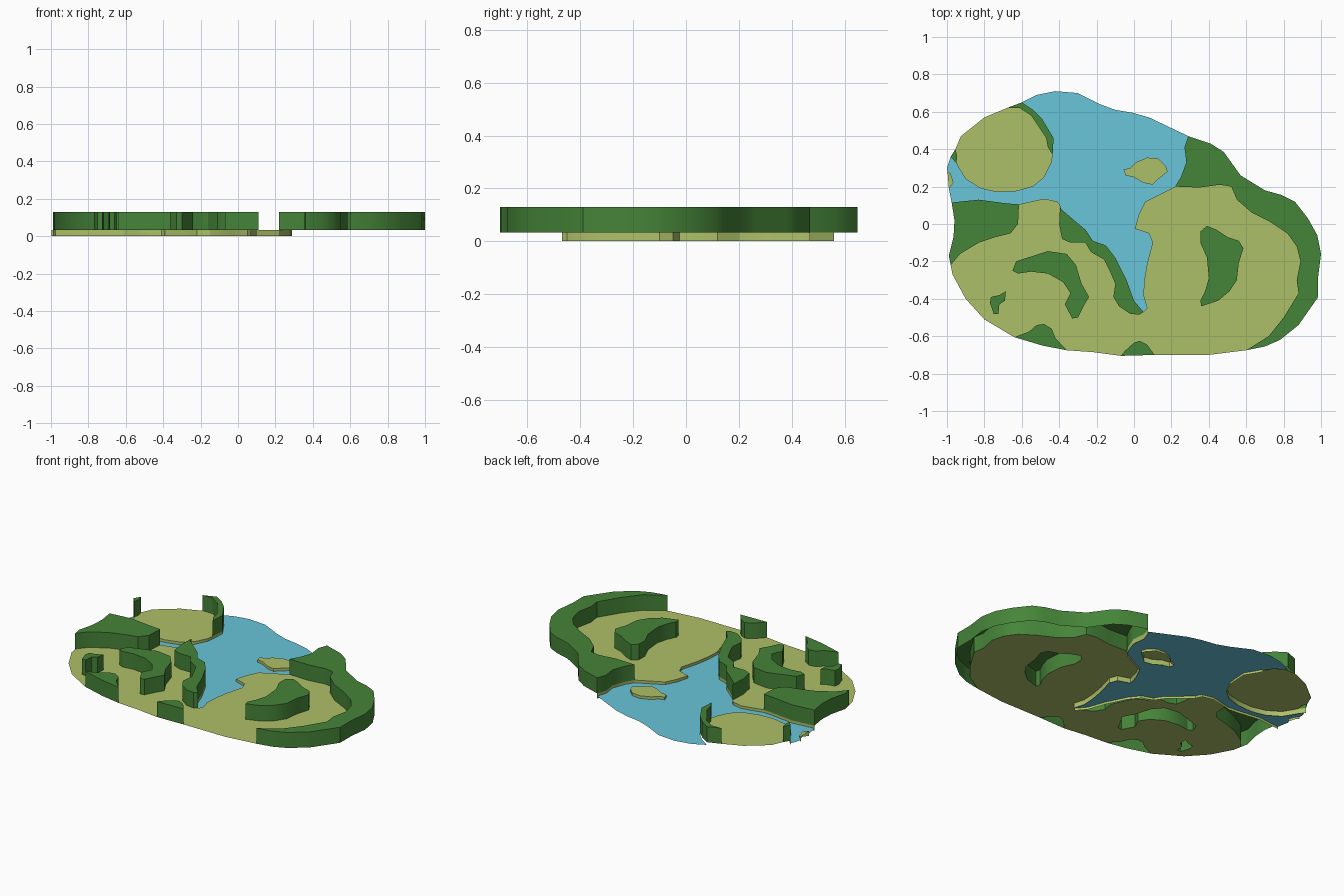
import bpy, bmesh, math
from mathutils import Vector
from mathutils.geometry import tessellate_polygon

if "Cube" in bpy.data.objects:
    bpy.data.objects.remove(bpy.data.objects["Cube"])

WATER_Z, LAND_Z, TREE_Z = 0.015, 0.032, 0.13


def material(name, rgb):
    m = bpy.data.materials.new(name)
    m.diffuse_color = (*rgb, 1)
    m.use_nodes = True
    m.node_tree.nodes["Principled BSDF"].inputs["Base Color"].default_value = m.diffuse_color
    return m


GRASS = material("grass", (0.42, 0.53, 0.14))
TREES = material("trees", (0.06, 0.23, 0.04))
BLUE = material("water", (0.14, 0.56, 0.70))


def join(*chains):
    """Chain border pieces into one closed loop, dropping repeated points."""
    out = []
    for c in chains:
        for p in c:
            if not out or (Vector(p) - Vector(out[-1])).length > 1e-5:
                out.append(p)
    if (Vector(out[0]) - Vector(out[-1])).length < 1e-5:
        out.pop()
    return out


def plate(name, mat, loops, z, walls=(), bottom=0.0):
    """Flat sheet (first loop outside, others holes) with walls hanging from chains."""
    bm = bmesh.new()
    polys = [[Vector((x, y, z)) for x, y in l] for l in loops]
    verts = [bm.verts.new(p) for l in polys for p in l]
    for tri in tessellate_polygon(polys):
        try:
            bm.faces.new([verts[i] for i in tri])
        except ValueError:
            pass
    for c in walls:
        hi = [bm.verts.new((x, y, z)) for x, y in c]
        lo = [bm.verts.new((x, y, bottom)) for x, y in c]
        for i in range(len(c) - 1):
            bm.faces.new((hi[i], lo[i], lo[i + 1], hi[i + 1]))
    bmesh.ops.remove_doubles(bm, verts=bm.verts[:], dist=1e-5)
    bmesh.ops.recalc_face_normals(bm, faces=bm.faces[:])
    bm.normal_update()
    if sum(f.normal.z * f.calc_area() for f in bm.faces) < 0:
        bmesh.ops.reverse_faces(bm, faces=bm.faces[:])
    me = bpy.data.meshes.new(name)
    bm.to_mesh(me)
    bm.free()
    me.materials.append(mat)
    ob = bpy.data.objects.new(name, me)
    bpy.context.collection.objects.link(ob)
    bpy.ops.object.select_all(action='DESELECT')
    ob.select_set(True)
    bpy.context.view_layer.objects.active = ob
    bpy.ops.object.shade_smooth_by_angle(angle=math.radians(30))


def forest(name, loop):
    plate(name, TREES, [loop], TREE_Z, [loop + loop[:1]], LAND_Z)


def rev(c):
    return c[::-1]


# Lake: outer edge on the north and west
north = [(-.60, .65), (-.52, .69), (-.42, .71), (-.30, .70), (-.18, .64),
         (-.10, .61), (-.01, .595), (.08, .57), (.29, .47)]
# East forest: shore, outer edge, inner edge
e_shore = [(.29, .47), (.27, .41), (.28, .33), (.25, .25), (.22, .20)]
e_outer = [(.29, .47), (.41, .43), (.48, .385), (.57, .26), (.70, .18), (.79, .155),
           (.86, .12), (.93, .03), (.98, -.06), (1.0, -.16), (.985, -.28), (.985, -.39),
           (.88, -.54), (.78, -.62), (.70, -.655), (.60, -.675)]
e_inner = [(.22, .20), (.35, .195), (.46, .21), (.52, .20), (.55, .13), (.63, .06),
           (.73, .01), (.82, -.05), (.87, -.12), (.89, -.20), (.87, -.30), (.88, -.37),
           (.80, -.50), (.72, -.60), (.60, -.675)]
# East meadow shore down to the river tip
river = [(.22, .20), (.15, .165), (.06, .12), (.025, .05), (.005, -.025), (.08, -.05),
         (.10, -.10), (.07, -.21), (.055, -.30), (.05, -.38), (.07, -.45), (.05, -.47)]
# River forest
m_shore = [(.05, -.47), (0, -.41), (-.04, -.30), (-.10, -.18), (-.15, -.115),
           (-.22, -.09), (-.26, -.03), (-.32, .02), (-.39, .08), (-.395, .10)]
m_inner = [(.05, -.47), (.03, -.485), (-.02, -.48), (-.08, -.44), (-.11, -.39),
           (-.10, -.32), (-.13, -.25), (-.16, -.19), (-.23, -.15), (-.26, -.10),
           (-.34, -.10), (-.385, -.08), (-.40, 0), (-.395, .10)]
# West meadow shore and west forest
w_shore = [(-.395, .10), (-.41, .12), (-.48, .135), (-.55, .12), (-.615, .105)]
wf_shore = [(-.615, .105), (-.68, .11), (-.83, .13), (-.975, .115)]
wf_inner = [(-.615, .105), (-.62, 0), (-.66, -.05), (-.74, -.07), (-.83, -.10),
            (-.93, -.16), (-.98, -.22)]
wf_outer = [(-.975, .115), (-.96, .02), (-.965, -.07), (-.99, -.17), (-.98, -.22)]
# South rim with its two small forests
sw_rim = [(-.98, -.22), (-.97, -.27), (-.90, -.40), (-.80, -.51), (-.64, -.605)]
s1_inner = [(-.64, -.605), (-.56, -.575), (-.52, -.54), (-.48, -.535), (-.44, -.56),
            (-.42, -.61), (-.36, -.675)]
s_rim = [(-.36, -.675), (-.22, -.685), (-.07, -.705)]
s2_inner = [(-.07, -.705), (-.05, -.68), (0, -.635), (.03, -.625), (.07, -.645), (.11, -.70)]
se_rim = [(.11, -.70), (.40, -.70), (.60, -.675)]
# Northwest meadow
nw_shore = [(-.98, .36), (-.94, .305), (-.90, .24), (-.82, .19), (-.73, .17), (-.63, .175),
            (-.54, .20), (-.48, .25), (-.44, .33), (-.435, .37)]
nwf_shore = [(-.435, .37), (-.43, .46), (-.49, .56), (-.54, .61), (-.60, .65)]
nwf_inner = [(-.435, .37), (-.46, .41), (-.47, .46), (-.51, .52), (-.55, .58),
             (-.61, .62), (-.68, .62)]
nw_rim = [(-.68, .62), (-.80, .57), (-.925, .47), (-.955, .40)]
nwt_inner = [(-.955, .40), (-.945, .36), (-.95, .325)]
nwt_shore = [(-.98, .36), (-.95, .325)]
nw_shore[1:2] = [(-.95, .325), (-.94, .305)]
# Islands
island = [(-.055, .29), (-.045, .26), (0, .25), (.05, .22), (.10, .21), (.13, .24),
          (.18, .28), (.17, .31), (.13, .35), (.07, .355), (.01, .33), (-.02, .30)]
islet = [(-.99, .19), (-.965, .22), (-.98, .27), (-.997, .28)]
# Woods standing inside the meadows
crescent = [(-.65, -.25), (-.63, -.20), (-.57, -.18), (-.46, -.145), (-.36, -.16),
            (-.31, -.22), (-.28, -.32), (-.24, -.39), (-.27, -.44), (-.30, -.50),
            (-.33, -.505), (-.37, -.43), (-.34, -.37), (-.38, -.31), (-.46, -.265),
            (-.55, -.255), (-.62, -.265)]
copse = [(-.77, -.42), (-.765, -.39), (-.72, -.38), (-.685, -.36), (-.69, -.41),
         (-.72, -.43), (-.725, -.48), (-.75, -.48)]
grove = [(.355, -.04), (.39, -.01), (.44, -.03), (.50, -.07), (.56, -.09), (.585, -.13),
         (.56, -.21), (.55, -.30), (.51, -.36), (.45, -.41), (.36, -.44), (.355, -.41),
         (.38, -.36), (.40, -.29), (.39, -.18), (.355, -.10)]

# Water sheet, with the islands cut out
lake = join(north, e_shore, river, m_shore, w_shore, wf_shore, islet, [(-1.0, .30)],
            nw_shore, nwf_shore)
plate("water", BLUE, [lake, island], WATER_Z)

# Grass sheets with banks down to the ground along every shore
meadow = join(e_inner, rev(se_rim), rev(s2_inner), rev(s_rim), rev(s1_inner), rev(sw_rim),
              rev(wf_inner), rev(w_shore), rev(m_inner), rev(river))
plate("main_meadow", GRASS, [meadow, crescent, copse, grove], LAND_Z,
      [river, w_shore])
for name, c in (("east_bank", e_shore), ("river_bank", m_shore), ("west_bank", wf_shore),
                ("northwest_bank", nwf_shore[:3])):
    plate(name, GRASS, [], LAND_Z, [c])
plate("northwest_meadow", GRASS,
      [join(nw_shore[1:], nwf_inner, nw_rim, nwt_inner)], LAND_Z, [nw_shore])
plate("island", GRASS, [island], LAND_Z, [island + island[:1]])
plate("islet", GRASS, [islet], LAND_Z, [islet])

# Raised forests, open underneath
forest("east_forest", join(e_outer, rev(e_inner), rev(e_shore)))
forest("river_forest", join(m_shore, rev(m_inner)))
forest("west_forest", join(wf_shore, wf_outer, rev(wf_inner)))
forest("northwest_forest", join(nwf_shore, rev(nwf_inner)))
forest("northwest_thicket", join(nwt_inner, rev(nwt_shore)))
forest("southwest_thicket", join(s1_inner, [(-.49, -.65)]))
forest("south_thicket", s2_inner)
forest("crescent_wood", crescent)
forest("copse", copse)
forest("grove", grove)
